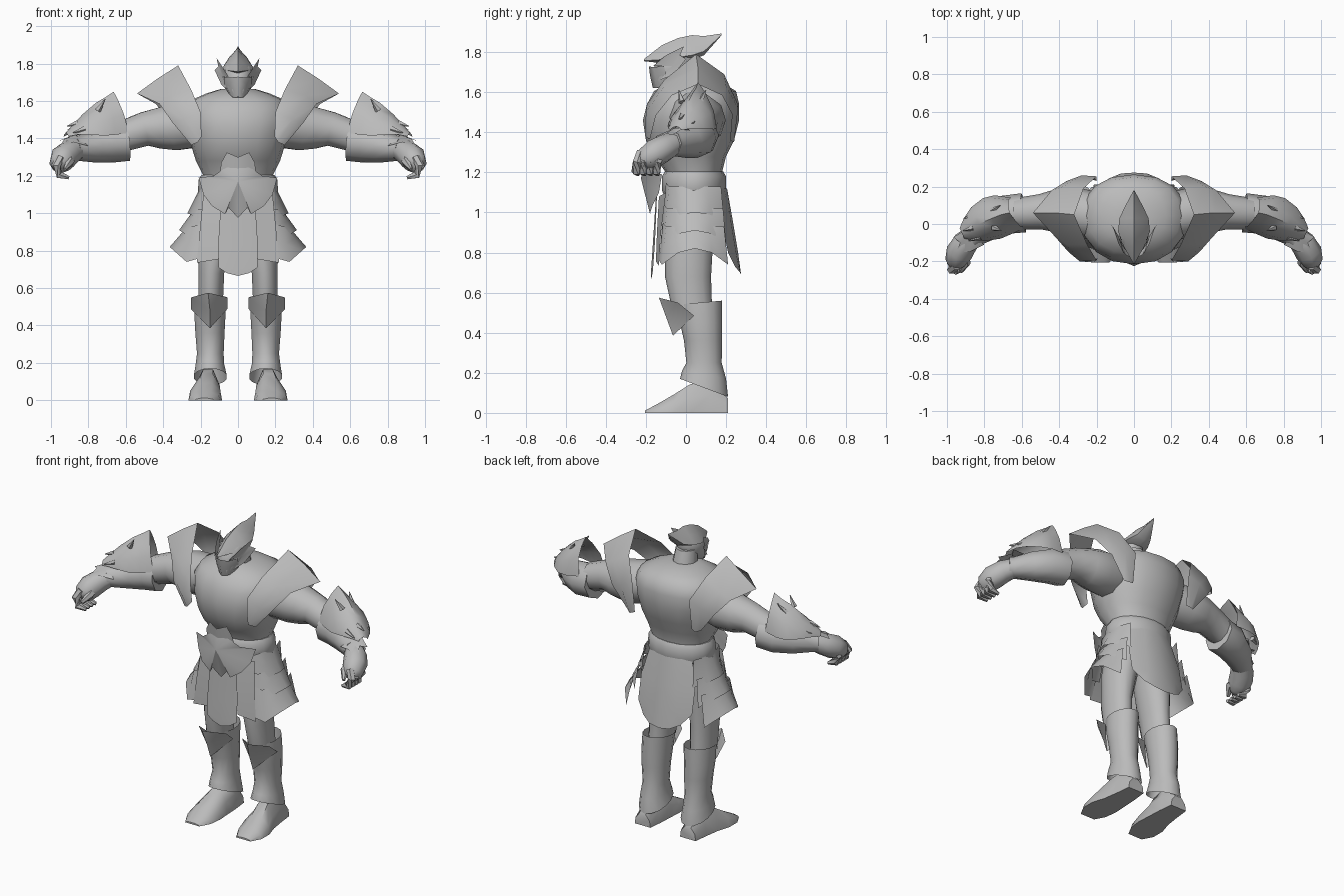
import bpy, bmesh, math
from mathutils import Vector as V

steel = bpy.data.materials.new("grey steel")
steel.diffuse_color = (0.5, 0.5, 0.5, 1)


def finish(name, bm, mirror):
    bmesh.ops.remove_doubles(bm, verts=bm.verts, dist=0.0005)
    bmesh.ops.recalc_face_normals(bm, faces=bm.faces)
    me = bpy.data.meshes.new(name)
    bm.to_mesh(me)
    bm.free()
    me.materials.append(steel)
    ob = bpy.data.objects.new(name, me)
    bpy.context.collection.objects.link(ob)
    if mirror:
        ob.modifiers.new("mirror", 'MIRROR')
    return ob


def sheet(name, rows, mirror=True, closed=False, cap=False):
    """Quad skin over rows of points; closed rows make a tube."""
    bm = bmesh.new()
    grid = [[bm.verts.new(p) for p in r] for r in rows]
    n = len(rows[0])
    for a, b in zip(grid, grid[1:]):
        for i in range(n if closed else n - 1):
            j = (i + 1) % n
            bm.faces.new((a[i], a[j], b[j], b[i]))
    if cap:
        bm.faces.new(grid[0])
        bm.faces.new(grid[-1])
    return finish(name, bm, mirror)


def plate(name, pts, mirror=True):
    """Faceted plate fanned from its first point."""
    bm = bmesh.new()
    vs = [bm.verts.new(p) for p in pts]
    for a, b in zip(vs[1:], vs[2:]):
        bm.faces.new((vs[0], a, b))
    return finish(name, bm, mirror)


def stack(name, rings, mirror, n=12, cap=True, power=1.0):
    """Horizontal rings: z, centre x, centre y, radius x, radius y, optional front lift."""
    def bow(v):
        return math.copysign(abs(v) ** power, v)
    rows = []
    for z, cx, cy, rx, ry, *lift in rings:
        row = []
        for i in range(n):
            a = 2 * math.pi * i / n
            row.append((cx + rx * bow(math.sin(a)), cy - ry * bow(math.cos(a)),
                        z + (lift[0] * math.cos(a) if lift else 0)))
        rows.append(row)
    return sheet(name, rows, mirror, True, cap)


def tube(name, path, n=8, cap=True):
    """Round limb along a path: x, y, z, radius."""
    rows = []
    pts = [V(p[:3]) for p in path]
    for k, p in enumerate(pts):
        t = (pts[min(k + 1, len(pts) - 1)] - pts[max(k - 1, 0)]).normalized()
        s = t.cross(V((0, 1, 0) if abs(t.z) > 0.8 else (0, 0, 1))).normalized()
        u = s.cross(t)
        rows.append([p + path[k][3] * (s * math.cos(2 * math.pi * i / n) + u * math.sin(2 * math.pi * i / n))
                     for i in range(n)])
    return sheet(name, rows, True, True, cap)


# Torso cuirass, belt and neck
stack("cuirass", [(1.06, 0, .04, .18, .13), (1.2, 0, .04, .185, .14), (1.28, 0, .02, .225, .18),
                  (1.36, 0, .02, .25, .22), (1.46, 0, .025, .275, .24), (1.54, 0, .035, .285, .23),
                  (1.605, 0, .045, .25, .205), (1.64, 0, .045, .17, .15), (1.665, 0, .03, .09, .09)],
      False, 16, True, .9)
stack("belt", [(1.085, 0, .04, .20, .15), (1.11, 0, .04, .215, .16),
               (1.18, 0, .04, .21, .16), (1.205, 0, .04, .195, .145)], False, 16)
stack("neck", [(1.6, 0, .02, .08, .08), (1.74, 0, -.01, .065, .07)], False, 10)

# Helmet, crest, face mask and ear wings
stack("head", [(1.62, 0, -.11, .035, .045), (1.66, 0, -.09, .062, .075), (1.72, 0, -.06, .078, .1),
               (1.78, 0, -.045, .075, .09), (1.82, 0, -.02, .04, .05)], False, 12)
crest = [(-.21, .004, 1.765, 1.755), (-.12, .055, 1.835, 1.745), (-.04, .085, 1.87, 1.75),
         (.03, .078, 1.885, 1.76), (.09, .05, 1.88, 1.785), (.178, .003, 1.893, 1.885)]
sheet("helmet_crest", [[(0, y, t), (w * .6, y, t * .6 + b * .4), (w, y, t * .2 + b * .8), (0, y, b),
                        (-w, y, t * .2 + b * .8), (-w * .6, y, t * .6 + b * .4)]
                       for y, w, t, b in crest], False, True, True)
plate("ear_wing", [(.08, -.07, 1.73), (.05, -.165, 1.73), (.085, -.1, 1.785), (.115, -.01, 1.83),
                   (.105, -.03, 1.785), (.125, 0, 1.765), (.09, -.06, 1.69), (.06, -.13, 1.66)])
sheet("face_mask", [[(0, -.185, 1.73), (.045, -.165, 1.725), (.075, -.11, 1.73)],
                    [(0, -.18, 1.685), (.045, -.155, 1.69), (.075, -.1, 1.69)],
                    [(0, -.165, 1.62), (.035, -.14, 1.625), (.055, -.09, 1.65)]])

# Shoulder guards
sheet("shoulder_guard", [
    [(.195, -.185, 1.41), (.20, -.195, 1.54), (.25, -.11, 1.66), (.32, .05, 1.79),
     (.27, .19, 1.69), (.20, .255, 1.55), (.20, .23, 1.36)],
    [(.215, -.205, 1.38), (.29, -.20, 1.50), (.36, -.11, 1.63), (.43, .06, 1.72),
     (.38, .20, 1.63), (.28, .26, 1.52), (.23, .24, 1.35)],
    [(.25, -.18, 1.365), (.35, -.15, 1.485), (.42, -.07, 1.585), (.54, .06, 1.64),
     (.44, .18, 1.585), (.36, .23, 1.49), (.26, .22, 1.36)]])

# Arms, forearm guards and hands
tube("upper_arm", [(.2, .04, 1.48, .13), (.34, .07, 1.46, .13), (.42, .07, 1.455, .115),
                   (.50, .065, 1.45, .095), (.62, .055, 1.41, .085)], 10)
tube("forearm_guard", [(.59, .06, 1.385, .105), (.68, .05, 1.375, .105), (.77, .005, 1.36, .09),
                       (.86, -.06, 1.345, .065), (.88, -.075, 1.345, .065)], 8)
tube("hand", [(.85, -.05, 1.35, .055), (.90, -.10, 1.325, .068), (.935, -.155, 1.295, .072),
              (.95, -.20, 1.265, .06), (.95, -.225, 1.25, .035)], 8)
for k in range(4):
    y = -.125 - .033 * k
    tube("finger", [(.95, y, 1.30, .024), (.975, y - .02, 1.25, .025),
                    (.955, y - .025, 1.205, .023), (.905, y - .015, 1.19, .01)], 6)
tube("thumb", [(.91, -.14, 1.31, .03), (.90, -.21, 1.275, .026), (.925, -.255, 1.235, .01)], 6)
plate("wrist_cuff", [(.87, -.06, 1.42), (.80, .03, 1.40), (.91, .0, 1.425), (.90, -.03, 1.41),
                     (.965, -.07, 1.385), (.93, -.10, 1.395), (.95, -.15, 1.36),
                     (.88, -.15, 1.38), (.80, -.11, 1.36)])

# Beast-shaped plate over each forearm: centre x, y, half width, base, ridge, ridge offset
beast = [(.62, .06, .09, 1.43, 1.65, .045), (.70, .05, .115, 1.42, 1.62, .01),
         (.76, .03, .12, 1.415, 1.59, 0), (.83, .0, .10, 1.42, 1.53, 0),
         (.885, -.03, .065, 1.42, 1.47, 0), (.92, -.05, .03, 1.41, 1.43, 0)]
sheet("forearm_crest", [[(x + .4 * w * s + k * h, y + .9 * w * s, b + (r - b) * h)
                         for s, h in ((-1, 0), (-.85, .45), (-.4, .8), (0, 1), (.4, .8), (.85, .45), (1, 0))]
                        for x, y, w, b, r, k in beast])
spikes = [((.76, .07, 1.55), (.715, .10, 1.61)), ((.75, -.02, 1.55), (.71, -.035, 1.61)),
          ((.85, .05, 1.46), (.91, .03, 1.445)), ((.82, -.07, 1.45), (.885, -.09, 1.43)),
          ((.86, -.02, 1.48), (.915, -.035, 1.465))]
for a, b in spikes:
    tube("crest_spike", [(*a, .018), (*b, .002)], 5)

# Belt buckle and front tassets
plate("buckle", [(0, -.225, 1.17), (0, -.20, 1.27), (.08, -.185, 1.235), (.13, -.165, 1.20),
                 (.21, -.12, 1.19), (.185, -.135, 1.10), (.14, -.165, 1.04),
                 (.07, -.18, .995), (.05, -.185, 1.03), (0, -.17, .975)])
sheet("belly_arch", [[(0, -.215, 1.30), (.06, -.20, 1.325), (.09, -.19, 1.27)],
                     [(0, -.20, 1.18), (.06, -.18, 1.18), (.10, -.165, 1.18)]])
sheet("front_tasset", [[(0, -.15, 1.08), (.09, -.145, 1.08)], [(0, -.165, .85), (.105, -.155, .85)],
                       [(0, -.175, .70), (.105, -.165, .71)], [(0, -.175, .665), (.06, -.17, .68)]])
sheet("side_tasset", [[(.08, -.135, 1.08), (.185, -.10, 1.10)], [(.095, -.145, .9), (.205, -.125, .9)],
                      [(.10, -.15, .755), (.22, -.135, .735)]])

# Layered hip plates, flaring outward, drooping and wrapping in at both ends
for top, bot, x0, x1, y0, y1, d in ((1.13, 1.0, .205, .27, .13, .145, .04),
                                    (1.02, .91, .235, .315, .14, .155, .06),
                                    (.93, .82, .27, .365, .145, .165, .08)):
    rows = []
    for f in (0, .5, 1):
        x, y, z = x0 + (x1 - x0) * f, y0 + (y1 - y0) * f, top + (bot - top) * f
        row = [(x - (.03 + .06 * f) * t * t, .045 + y * t, z - d * f * t * t)
               for t in (-1, -.5, 0, .5, 1)]
        rows.append([(row[0][0] - .07, row[0][1] - .015, row[0][2] + .02)] + row)
    sheet("hip_plate", rows)

# Back skirt panel
sheet("back_tasset", [[(0, .205, 1.12), (.08, .19, 1.12), (.15, .15, 1.12)],
                      [(0, .235, .95), (.1, .225, .95), (.19, .18, .95)],
                      [(0, .26, .80), (.1, .25, .80), (.19, .21, .80)],
                      [(0, .275, .69), (.07, .27, .70), (.13, .245, .73)]])

# Legs, boots, knee guards and feet
stack("thigh", [(1.08, .1, .03, .09, .12), (.85, .125, .015, .095, .12), (.68, .142, .01, .07, .115),
                (.52, .147, .03, .068, .1)], True, 14)
stack("boot", [(.55, .145, .065, .085, .115, -.01), (.45, .15, .075, .085, .105), (.36, .15, .085, .08, .095),
               (.25, .148, .09, .073, .088), (.19, .15, .09, .078, .11, .02), (.125, .148, .09, .09, .12, .045)],
      True, 14, False)
plate("knee_guard", [(.15, -.10, .48), (.16, -.135, .575), (.055, -.04, .55), (.055, .03, .49),
                     (.15, -.065, .385), (.25, .04, .485), (.25, -.04, .55), (.16, -.135, .575)])
foot = [(.21, .16, .055, .08), (.12, .16, .065, .18), (.02, .165, .075, .155), (-.06, .175, .09, .10),
        (-.14, .18, .085, .05), (-.205, .18, .05, .012)]
sheet("foot", [[(x - w, y, 0), (x - w * .9, y, h * .5), (x - w * .4, y, h * .92), (x + w * .4, y, h * .92),
                (x + w * .9, y, h * .5), (x + w, y, 0)] for y, x, w, h in foot], True, True, True)

# Smooth shading with crisp plate edges
bpy.ops.object.select_all(action='SELECT')
bpy.context.view_layer.objects.active = bpy.context.selected_objects[0]
bpy.ops.object.shade_smooth_by_angle(angle=math.radians(50))
